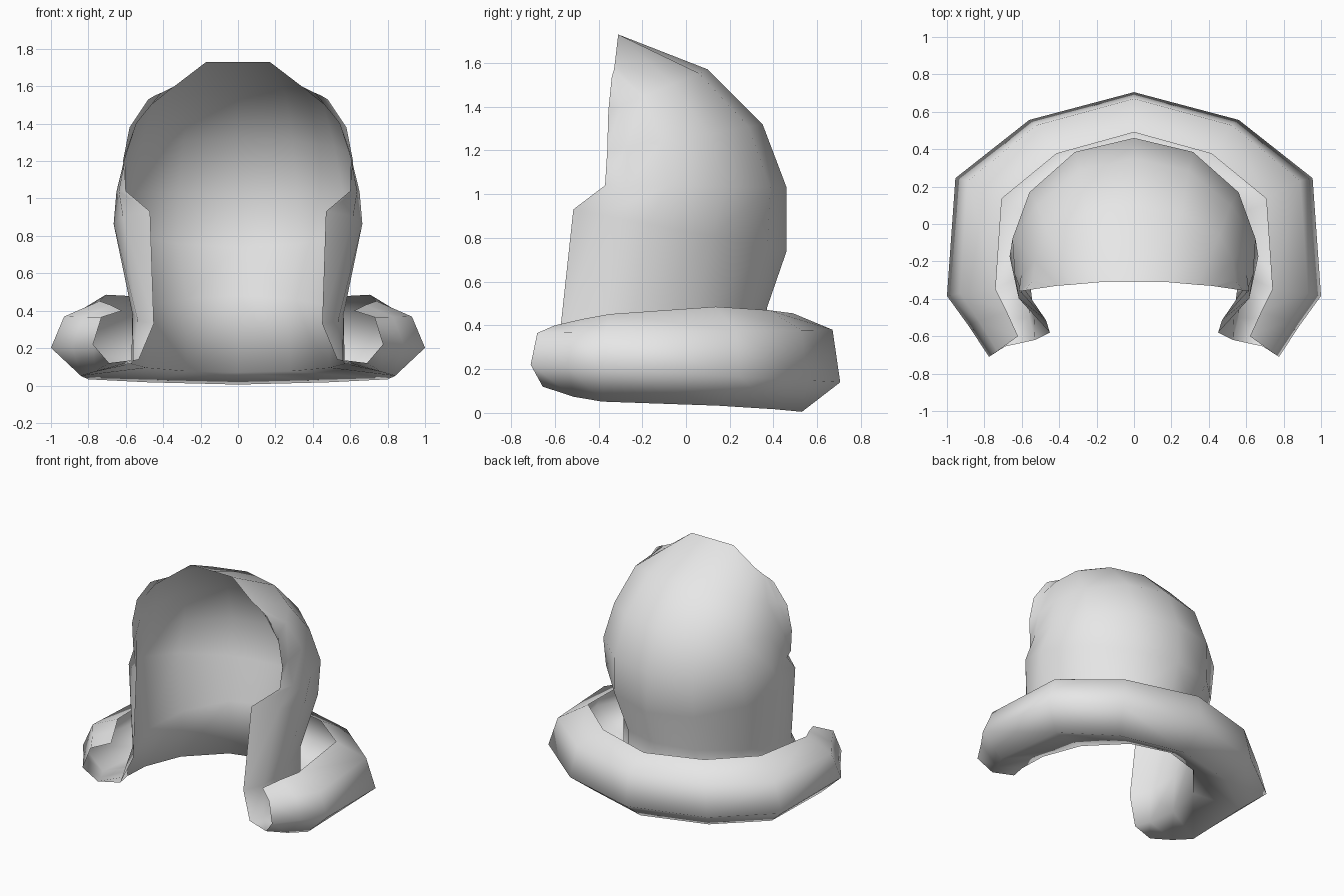
import bpy
import bmesh

cube = bpy.data.objects.get("Cube")
if cube:
    bpy.data.objects.remove(cube)

# One flat cloth colour
cloth = bpy.data.materials.new("light_grey_cloth")
cloth.use_nodes = True
grey = (0.8, 0.8, 0.8, 1)
cloth.diffuse_color = grey
cloth.node_tree.nodes["Principled BSDF"].inputs["Base Color"].default_value = grey

# Plan shapes from centre back to front edge: depth and width fractions
HOOD = ((1, .91, .65, .35, .12), (0, .485, .86, 1))
COLLAR = ((1, .895, .675, .23, .12), (0, .56, .955, 1))


def half_row(plan, back, back_z, width, front_x, front_y, front_z,
             bump=0, skew=1, blend=.5):
    """Points of one half contour, running from centre back to the front edge."""
    depths, widths = plan
    xs = [width * w for w in widths]
    xs += [front_x + (width - front_x) * blend, front_x]
    points = []
    for x, t in zip(xs, depths + (0,)):
        y = front_y + (back - front_y) * t
        z = front_z + (back_z - front_z) * t + bump * t * (1 - t) ** skew
        points.append((x, y, z))
    return points


# Front edge of the hood, flat over the brow and dropping to the temple
rows = [[(0, -.31, 1.73), (.17, -.31, 1.73), (.34, -.325, 1.60),
         (.41, -.33, 1.565), (.445, -.335, 1.55), (.48, -.34, 1.53)]]

# Hood contours, from the crown down to the neck
rows += [half_row(HOOD, *r, blend=.75) for r in (
    (.10, 1.57, .53, .58, -.355, 1.38),
    (.35, 1.32, .60, .615, -.36, 1.20),
    (.46, 1.03, .65, .60, -.37, 1.04),
    (.46, .74, .665, .47, -.515, .93),
    (.37, .48, .565, .45, -.58, .33),
    (.38, .07, .57, .53, -.62, .14),
)]

# Collar contours, rolling out under the neck and up to the free lip
rows += [half_row(COLLAR, *r) for r in (
    (.53, .005, .84, .69, -.655, .12, -.4, 3),
    (.705, .14, 1.0, .775, -.71, .22),
    (.67, .38, .93, .73, -.68, .365),
    (.49, .455, .74, .62, -.60, .40, .22),
)]

# Loft the contours into one open sheet
bm = bmesh.new()
grid = [[bm.verts.new(p) for p in row] for row in rows]
for upper, lower in zip(grid, grid[1:]):
    for j in range(len(upper) - 1):
        face = bm.faces.new((upper[j], upper[j + 1], lower[j + 1], lower[j]))
        face.smooth = True
mesh = bpy.data.meshes.new("hood_with_rolled_collar")
bm.to_mesh(mesh)
bm.free()
mesh.materials.append(cloth)

hood = bpy.data.objects.new("hood_with_rolled_collar", mesh)
bpy.context.collection.objects.link(hood)

# Mirror to the other side
mirror = hood.modifiers.new("mirror", 'MIRROR')
mirror.use_axis[0] = True
mirror.use_clip = True
